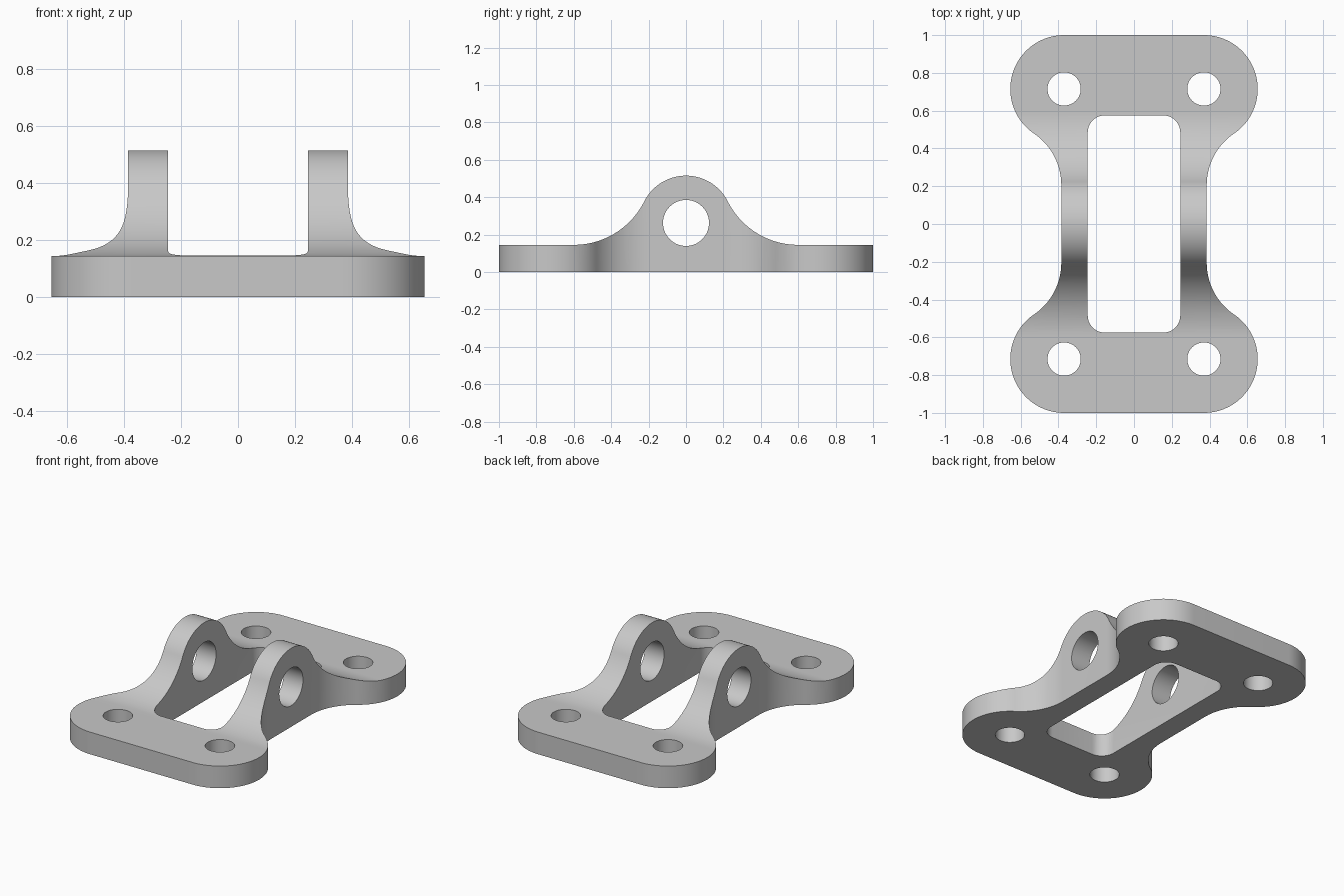
import bpy
import bmesh
from math import atan2, cos, sin, sqrt, pi
from mathutils import Vector

if "Cube" in bpy.data.objects:
    bpy.data.objects.remove(bpy.data.objects["Cube"])

grey = bpy.data.materials.new("plain_grey")
grey.use_nodes = True
grey.diffuse_color = (0.58, 0.58, 0.58, 1)
grey.node_tree.nodes["Principled BSDF"].inputs["Base Color"].default_value = grey.diffuse_color


def arc(cx, cy, r, start, end, n=24):
    angles = [start + (end - start) * i / n for i in range(n + 1)]
    return [(cx + r * cos(a), cy + r * sin(a)) for a in angles]


def prism(name, outline, axis, low, high):
    """Extrude a 2D outline along z (plan) or x (side profile)."""
    place = {"z": lambda u, v: (u, v, low), "x": lambda u, v: (low, u, v)}[axis]
    step = Vector((0, 0, high - low)) if axis == "z" else Vector((high - low, 0, 0))
    bm = bmesh.new()
    face = bm.faces.new([bm.verts.new(place(u, v)) for u, v in outline])
    top = bmesh.ops.extrude_face_region(bm, geom=[face])["geom"]
    bmesh.ops.translate(bm, vec=step, verts=[e for e in top if isinstance(e, bmesh.types.BMVert)])
    bmesh.ops.recalc_face_normals(bm, faces=bm.faces)
    mesh = bpy.data.meshes.new(name)
    bm.to_mesh(mesh)
    bm.free()
    mesh.materials.append(grey)
    obj = bpy.data.objects.new(name, mesh)
    bpy.context.collection.objects.link(obj)
    return obj


def combine(obj, tool, operation):
    mod = obj.modifiers.new(operation.lower(), "BOOLEAN")
    mod.operation, mod.object, mod.solver = operation, tool, "EXACT"
    bpy.context.view_layer.objects.active = obj
    bpy.ops.object.modifier_apply(modifier=mod.name)
    bpy.data.objects.remove(tool)


# Plan: round lobes at the four corners, blended into a narrow waist
lobe_x, lobe_y, lobe_r = 0.37, 0.715, 0.285
waist, neck_r = 0.385, 0.33
neck_x = waist + neck_r
neck_y = lobe_y - sqrt((lobe_r + neck_r) ** 2 - (neck_x - lobe_x) ** 2)
tangent = atan2(neck_y - lobe_y, neck_x - lobe_x)
quarter = arc(lobe_x, lobe_y, lobe_r, pi / 2, tangent, 40)
quarter += arc(neck_x, neck_y, neck_r, tangent + pi, pi)[1:]
right = quarter + [(x, -y) for x, y in reversed(quarter)]
plan = right + [(-x, y) for x, y in reversed(right)]
bracket = prism("bracket", plan, "z", 0, 0.7)

# Side profile: flat feet sweeping up to a round lug
base_z, lug_z, lug_r, foot_y = 0.145, 0.265, 0.25, 0.6
rise = lug_z - base_z
sweep_r = (foot_y ** 2 + rise ** 2 - lug_r ** 2) / (2 * (lug_r + rise))
sweep_z = base_z + sweep_r
tangent = atan2(sweep_z - lug_z, foot_y)
half = arc(0, lug_z, lug_r, pi / 2, tangent)
half += arc(foot_y, sweep_z, sweep_r, tangent + pi, 1.5 * pi, 32)[1:]
half += [(1.2, base_z), (1.2, -0.1)]
side = half + [(-y, z) for y, z in reversed(half[1:])]
combine(bracket, prism("side_profile", side, "x", -1, 1), "INTERSECT")

# Central rounded slot between the two lugs
slot_x, slot_y, corner = 0.245, 0.575, 0.09
slot = []
for i, (sx, sy) in enumerate([(1, 1), (-1, 1), (-1, -1), (1, -1)]):
    slot += arc(sx * (slot_x - corner), sy * (slot_y - corner), corner,
                i * pi / 2, (i + 1) * pi / 2, 10)
combine(bracket, prism("slot_cutter", slot, "z", -0.2, 0.9), "DIFFERENCE")

# Pin hole through both lugs
pin = arc(0, 0.262, 0.123, 0, 2 * pi, 56)[:-1]
combine(bracket, prism("pin_cutter", pin, "x", -1, 1), "DIFFERENCE")

# Bolt holes in the four corners
for sx in (-1, 1):
    for sy in (-1, 1):
        bolt = arc(sx * lobe_x, sy * lobe_y, 0.088, 0, 2 * pi, 48)[:-1]
        combine(bracket, prism("bolt_cutter", bolt, "z", -0.2, 0.9), "DIFFERENCE")

bpy.ops.object.select_all(action="DESELECT")
bracket.select_set(True)
bpy.context.view_layer.objects.active = bracket
bpy.ops.object.shade_smooth_by_angle(angle=pi / 6)
